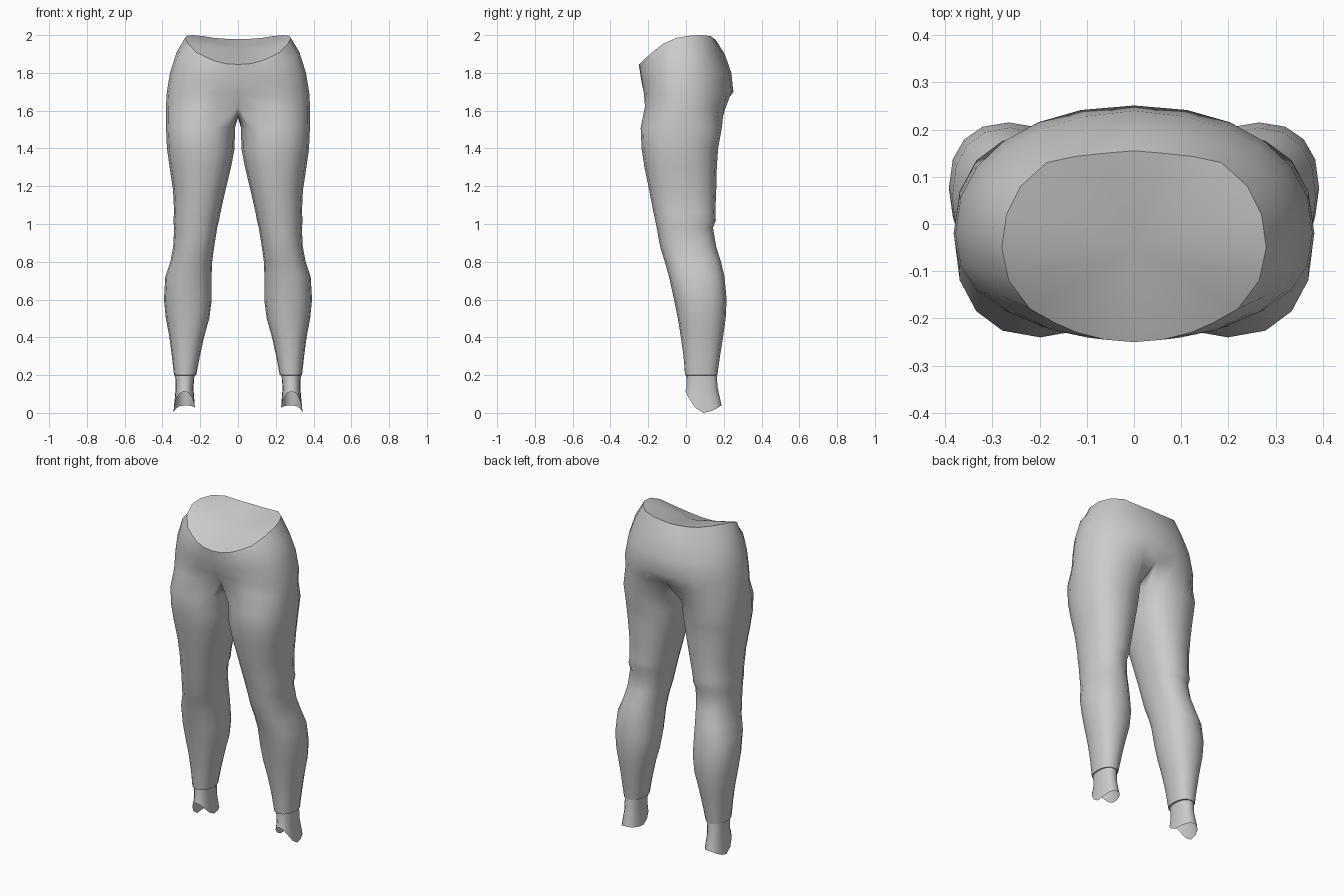
import bpy, bmesh, math

if "Cube" in bpy.data.objects:
    bpy.data.objects.remove(bpy.data.objects["Cube"])


def spow(v, p):
    return math.copysign(abs(v) ** p, v)


def bridge(bm, a, b, closed):
    n = len(a)
    for i in range(n if closed else n - 1):
        j = (i + 1) % n
        bm.faces.new((a[i], b[i], b[j], a[j]))


def oval(x0, x1, yf, yb, z, p=0.86):
    """16-sided leg section, starting at the inner front corner."""
    cx, cy, rx, ry = (x0 + x1) / 2, (yf + yb) / 2, (x1 - x0) / 2, (yb - yf) / 2
    pts = []
    for k in range(16):
        a = math.radians((k - 6) * 22.5)
        pts.append((cx + rx * spow(math.cos(a), p), cy + ry * spow(math.sin(a), p), z))
    return pts


def finish(bm, name):
    bmesh.ops.recalc_face_normals(bm, faces=bm.faces[:])
    me = bpy.data.meshes.new(name)
    bm.to_mesh(me)
    bm.free()
    ob = bpy.data.objects.new(name, me)
    bpy.context.collection.objects.link(ob)
    mod = ob.modifiers.new("Mirror", 'MIRROR')
    mod.use_clip = True
    bpy.ops.object.select_all(action='DESELECT')
    ob.select_set(True)
    bpy.context.view_layer.objects.active = ob
    bpy.ops.object.shade_smooth_by_angle(angle=math.radians(50))
    return ob


# leggings: right half, waist to hem
bm = bmesh.new()
waist = [(0, -.25, 1.845), (.06, -.245, 1.848), (.12, -.23, 1.862), (.17, -.208, 1.883),
         (.22, -.18, 1.908), (.265, -.12, 1.955), (.28, -.05, 1.985), (.27, .02, 1.997),
         (.24, .08, 2.0), (.185, .13, 1.995), (.125, .143, 1.985), (.06, .15, 1.98),
         (0, .155, 1.978)]
ring = [bm.verts.new(p) for p in waist]

# waist cap
mid = bm.verts.new((0, -.05, 1.925))
for a, b in zip(ring, ring[1:]):
    bm.faces.new((mid, a, b))

# hips: half width, front y, back y, z at front / side / back, centre dents
hips = [(.325, -.243, .205, 1.80, 1.91, 1.90, 1, 1),
        (.36, -.235, .24, 1.75, 1.80, 1.80, 1, 1),
        (.378, -.228, .256, 1.69, 1.69, 1.70, .95, .98),
        (.382, -.235, .24, 1.63, 1.60, 1.63, .74, .84)]
for rx, yf, yb, zf, zs, zb, df, db in hips:
    new = []
    for k in range(13):
        a = math.radians((k - 6) * 15)
        s = math.sin(a)
        edge = max(0, abs(k - 6) - 4) / 2
        r, zc, d = (-yf, zf, df) if s < 0 else (yb, zb, db)
        dent = 1 - (1 - d) * edge ** 1.5
        x = 0 if k in (0, 12) else rx * spow(math.cos(a), .9)
        y = -.02 * math.cos(a) + r * spow(s, .88) * dent
        new.append(bm.verts.new((x, y, zs + (zc - zs) * s * s)))
    bridge(bm, ring, new, False)
    ring = new

# crotch seam closes the arc into a leg loop
ring += [bm.verts.new(p) for p in [(0, .11, 1.585), (0, .01, 1.56), (0, -.09, 1.575)]]

# legs: z, inner x, outer x, front y, back y
legs = [(1.51, .016, .381, -.24, .19), (1.40, .018, .376, -.235, .17),
        (1.30, .037, .362, -.22, .163), (1.18, .066, .344, -.195, .16),
        (1.06, .093, .338, -.172, .155), (1.02, .10, .343, -.163, .158),
        (.98, .11, .338, -.155, .143), (.88, .126, .343, -.137, .16),
        (.80, .137, .358, -.112, .185), (.72, .14, .385, -.09, .204),
        (.60, .139, .392, -.063, .215), (.50, .152, .382, -.043, .21),
        (.40, .18, .363, -.027, .196), (.30, .202, .35, -.013, .18),
        (.20, .221, .339, -.005, .166), (.198, .23, .331, .003, .158)]
for z, x0, x1, yf, yb in legs:
    new = [bm.verts.new(p) for p in oval(x0, x1, yf, yb, z)]
    bridge(bm, ring, new, True)
    ring = new
finish(bm, "leggings")

# ankles: short open tubes with a notched lower rim
bm = bmesh.new()
ring = None
for z, x0, x1, yf, yb in [(.23, .228, .334, .004, .16), (.13, .236, .33, .003, .168),
                          (.04, .228, .342, -.004, .188)]:
    pts = oval(x0, x1, yf, yb, z)
    if z < .1:
        rim = []
        for k, (x, y, _) in enumerate(pts):
            a = math.radians((k - 6) * 22.5)
            c, s = math.cos(a), math.sin(a)
            low = .0 if c > 0 else .028
            top = .115 if s < 0 else .04
            rim.append((x, y, low + (top - low) * abs(s) ** 1.5))
        pts = rim
    new = [bm.verts.new(p) for p in pts]
    if ring:
        bridge(bm, ring, new, True)
    ring = new
finish(bm, "ankles")
